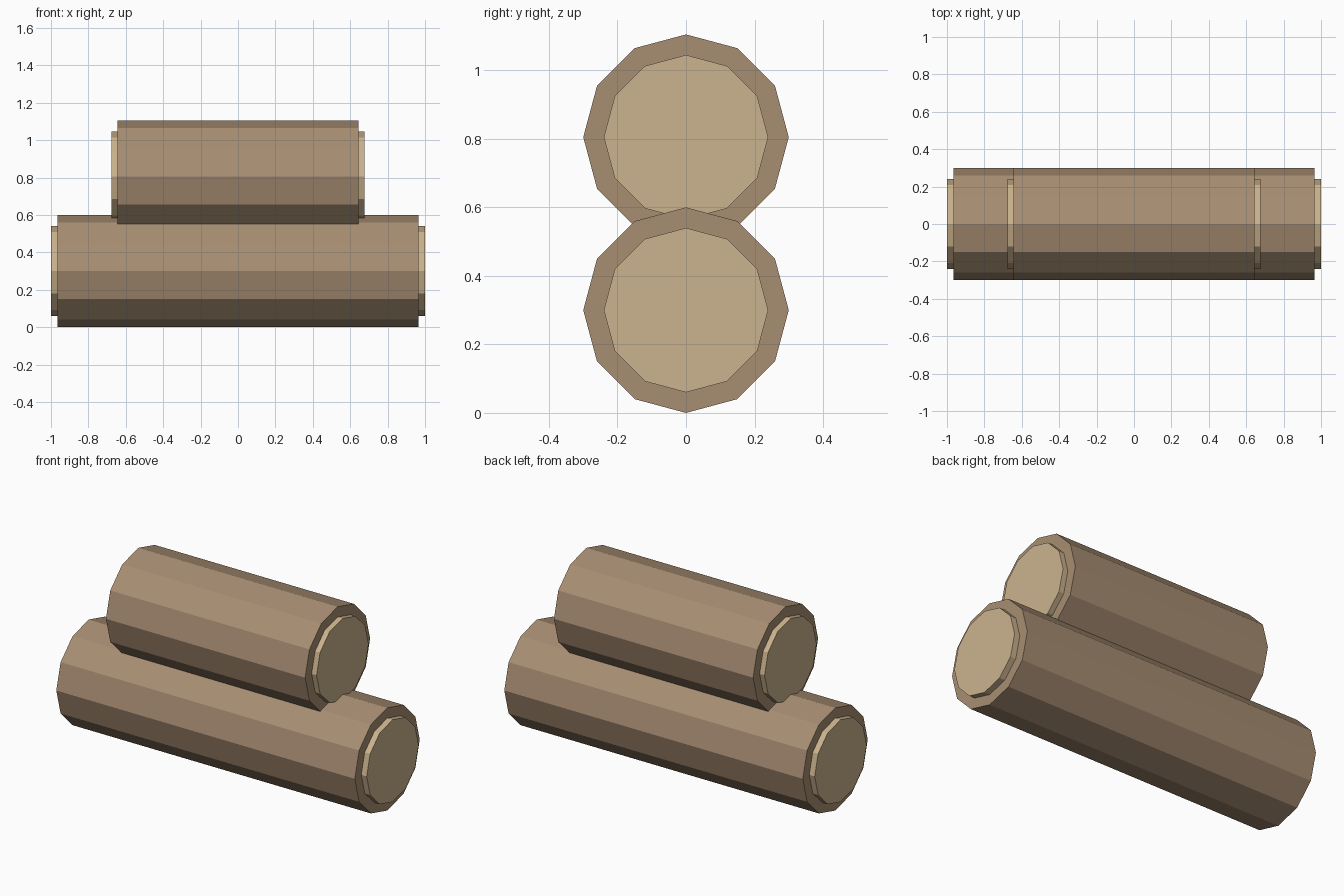
import bpy
from math import pi

if "Cube" in bpy.data.objects:
    bpy.data.objects.remove(bpy.data.objects["Cube"])


def material(name, color):
    m = bpy.data.materials.new(name)
    m.diffuse_color = (*color, 1)
    m.use_nodes = True
    m.node_tree.nodes["Principled BSDF"].inputs["Base Color"].default_value = m.diffuse_color
    return m


bark = material("bark", (0.39, 0.27, 0.17))
wood = material("cut_wood", (0.60, 0.45, 0.27))


def log_cylinder(name, radius, half_length, z, mat):
    # Twelve-sided cylinder lying along x, corners on the y and z axes
    bpy.ops.mesh.primitive_cylinder_add(
        vertices=12, radius=radius, depth=2 * half_length,
        location=(0, 0, z), rotation=(0, pi / 2, 0))
    ob = bpy.context.object
    ob.name = name
    ob.data.materials.append(mat)


# Each log: bark sleeve plus a slightly longer, thinner heartwood core
for name, z, bark_half, core_half in (
        ("lower_log", 0.30, 0.965, 1.0),
        ("upper_log", 0.805, 0.644, 0.676)):
    log_cylinder(name + "_bark", 0.30, bark_half, z, bark)
    log_cylinder(name + "_core", 0.24, core_half, z, wood)
